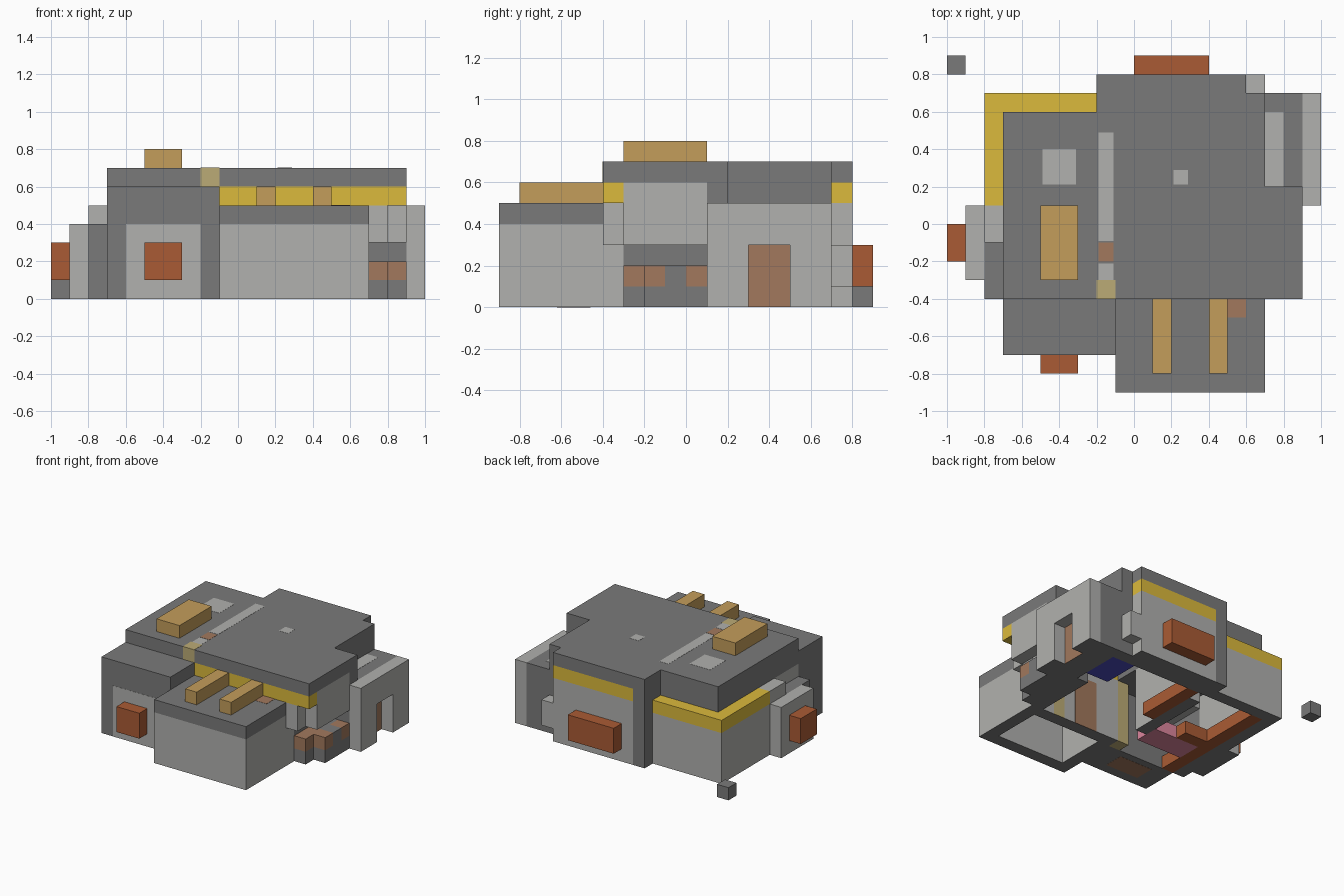
import bpy

cube = bpy.data.objects.get("Cube")
if cube:
    bpy.data.objects.remove(cube, do_unlink=True)

UNIT = 0.1    # side of one building block
THIN = 0.012  # plate thickness, in blocks


def material(name, red, green, blue):
    mat = bpy.data.materials.new(name)
    mat.use_nodes = True
    colour = (red, green, blue, 1)
    mat.diffuse_color = colour
    mat.node_tree.nodes["Principled BSDF"].inputs["Base Color"].default_value = colour
    return mat


dark = material("dark grey stone", .195, .195, .195)
light = material("light grey plaster", .44, .44, .425)
yellow = material("yellow trim", .71, .49, .045)
tan = material("tan wood", .55, .34, .105)
brick = material("brick red", .4, .105, .035)
brown = material("faded brown", .36, .19, .11)
straw = material("straw yellow", .5, .41, .18)
pink = material("pink cloth", .72, .24, .34)
blue = material("blue cloth", .07, .07, .5)


def box(name, xs, ys, zs, mat):
    """Axis-aligned block given by its ranges in block units."""
    verts = [(x * UNIT, y * UNIT, z * UNIT) for x in xs for y in ys for z in zs]
    faces = [(0, 1, 3, 2), (4, 6, 7, 5), (0, 4, 5, 1),
             (2, 3, 7, 6), (0, 2, 6, 4), (1, 5, 7, 3)]
    mesh = bpy.data.meshes.new(name)
    mesh.from_pydata(verts, [], faces)
    mesh.materials.append(mat)
    # the footing of every plastered wall is stone
    if mat is light and zs[0] == 0:
        mesh.materials.append(dark)
        mesh.polygons[4].material_index = 1
    obj = bpy.data.objects.new(name, mesh)
    bpy.context.collection.objects.link(obj)


def wall(name, xs, ys, bands):
    """Stack of coloured courses, each band being (top, material)."""
    base = 0
    for top, mat in bands:
        box(name, xs, ys, (base, top), mat)
        base = top


def patch(name, xs, ys, z, mat):
    """Thin painted plate lying on a level surface."""
    box(name, xs, ys, (z, z + THIN), mat)


# main roof and the course beneath it
box("main_roof", (-7, 9), (-4, 2), (6, 7), dark)
box("middle_roof", (-7, 7), (2, 6), (6, 7), dark)
box("rear_roof", (-2, 7), (6, 7), (6, 7), dark)
box("rear_roof_edge", (-2, 6), (7, 8), (6, 7), dark)
box("left_upper_course", (-7, -1), (-4, 6), (5, 6), dark)
box("right_upper_course", (6, 7), (2, 7), (5, 6), dark)
box("front_trim", (-1, 9), (-4, -3), (5, 6), yellow)

# outer walls
trimmed = [(4, light), (5, yellow)]
wall("side_wall", (-8, -7), (1, 7), trimmed)
wall("rear_side_wall", (-7, -2), (6, 7), trimmed)
wall("rear_wall", (-1, 6), (6, 8), [(5, light), (6, yellow)])
box("rear_corner_column", (-2, -1), (6, 8), (0, 6), dark)
box("rear_step_wall", (6, 7), (6, 7), (0, 5), dark)
box("rear_step_block", (6, 7), (7, 8), (1, 3), light)
wall("right_wall", (6, 7), (-3, 2), [(3, dark), (6, light)])
box("middle_front_wall", (-1, 7), (-4, -3), (0, 5), light)

# front room, hollow and open below
box("front_room_roof", (-1, 7), (-9, -4), (4, 5), dark)
box("front_room_front", (-1, 7), (-9, -8), (0, 4), light)
for x in (-1, 6):
    box("front_room_side", (x, x + 1), (-8, -4), (0, 4), light)
for x in (1, 4):
    box("roof_plank", (x, x + 1), (-8, -4), (5, 6), tan)
patch("front_roof_patch", (5, 6), (-5, -4), 5, brown)

# left front wing
box("wing", (-7, -1), (-7, -4), (0, 6), dark)
box("wing_plaster", (-6, -2), (-7 - THIN, -7), (0, 4), light)
box("wing_window_box", (-5, -3), (-8, -7), (1, 3), brick)
box("wing_floor_patch", (-5.5, -2.6), (-6.2, -4.6), (-THIN, 0), brown)

# left side bay
box("bay_back_dark", (-8, -7), (-4, -1), (0, 4), dark)
box("bay_back_light", (-8, -7), (-1, 1), (0, 5), light)
box("bay_inner_lintel", (-7, -6), (-4, -1), (4, 5), light)
box("bay", (-9, -8), (-3, 1), (0, 4), light)
box("bay_window_box", (-10, -9), (-2, 0), (1, 3), brick)

# rear window box, chimney and loose block
box("rear_window_box", (0, 4), (8, 9), (1, 3), brick)
box("chimney", (-5, -3), (-3, 1), (7, 8), tan)
box("loose_block", (-10, -9), (8, 9), (0, 1), dark)

# right entrance porch with a doorway frame
box("porch", (7, 9), (2, 7), (0, 5), dark)
box("porch_front", (7, 9), (1, 2), (0, 6), dark)
for name, ys in (("front", (1, 3)), ("rear", (5, 7))):
    box("door_frame_" + name, (9, 10), ys, (0, 5), light)
box("door_lintel", (9, 10), (3, 5), (3, 5), light)
box("entrance_door", (9, 9 + THIN), (3, 5), (0, 3), brown)
patch("porch_roof_patch", (7, 8), (2, 6), 5, light)

# right side panel, front post and stepped planter
box("side_panel", (8, 9), (-3, 1), (3, 6), light)
box("front_post", (7, 8), (-4, -3), (3, 5), light)
planter = [((7, 8), (-3, -1), brown), ((7, 8), (-1, 1), dark),
           ((8, 9), (-2, -1), brown), ((8, 9), (-1, 0), dark),
           ((8, 9), (0, 1), brown)]
for xs, ys, mat in planter:
    wall("planter", xs, ys, [(1, dark), (2, mat)])

# painted patches on the main roof
patch("roof_square", (-4.9, -3.1), (2.1, 4), 7, light)
patch("roof_strip", (-1.9, -1.1), (-.9, 4.9), 7, light)
patch("roof_dot", (2.1, 2.9), (2.1, 2.9), 7, light)
patch("roof_short_strip", (-1.9, -1.1), (-3, -2.1), 7, light)
patch("roof_brown_spot", (-1.9, -1.1), (-2, -1), 7, brown)
patch("roof_straw_spot", (-2, -1), (-4, -3), 7, straw)
box("eave_straw_spot", (-2, -1), (-4 - THIN, -4), (6, 7), straw)

# interior
box("partition", (-2, -1), (-1, 5), (0, 5), light)
box("inner_door", (1, 3), (-3, -3 + THIN), (0, 4), brown)
box("inner_post_left", (-2, -1), (-4, -3), (0, 5), straw)
box("inner_post_right", (4, 5), (-3, -3 + THIN), (0, 4), straw)
box("pink_bed", (-6, -2), (-2, 0), (0, 1), pink)
box("blue_bed", (5, 7), (3, 6), (0, 1), blue)
box("long_bench", (-1, 0), (1, 6), (0, 1), brick)
box("side_bench", (-7, -6), (-4, 1), (0, 1), brick)
box("rear_bench", (-7, -6), (1, 6), (0, 1), brick)
box("bed_shelf", (-6, -4), (0, 1), (0, 1), brick)
